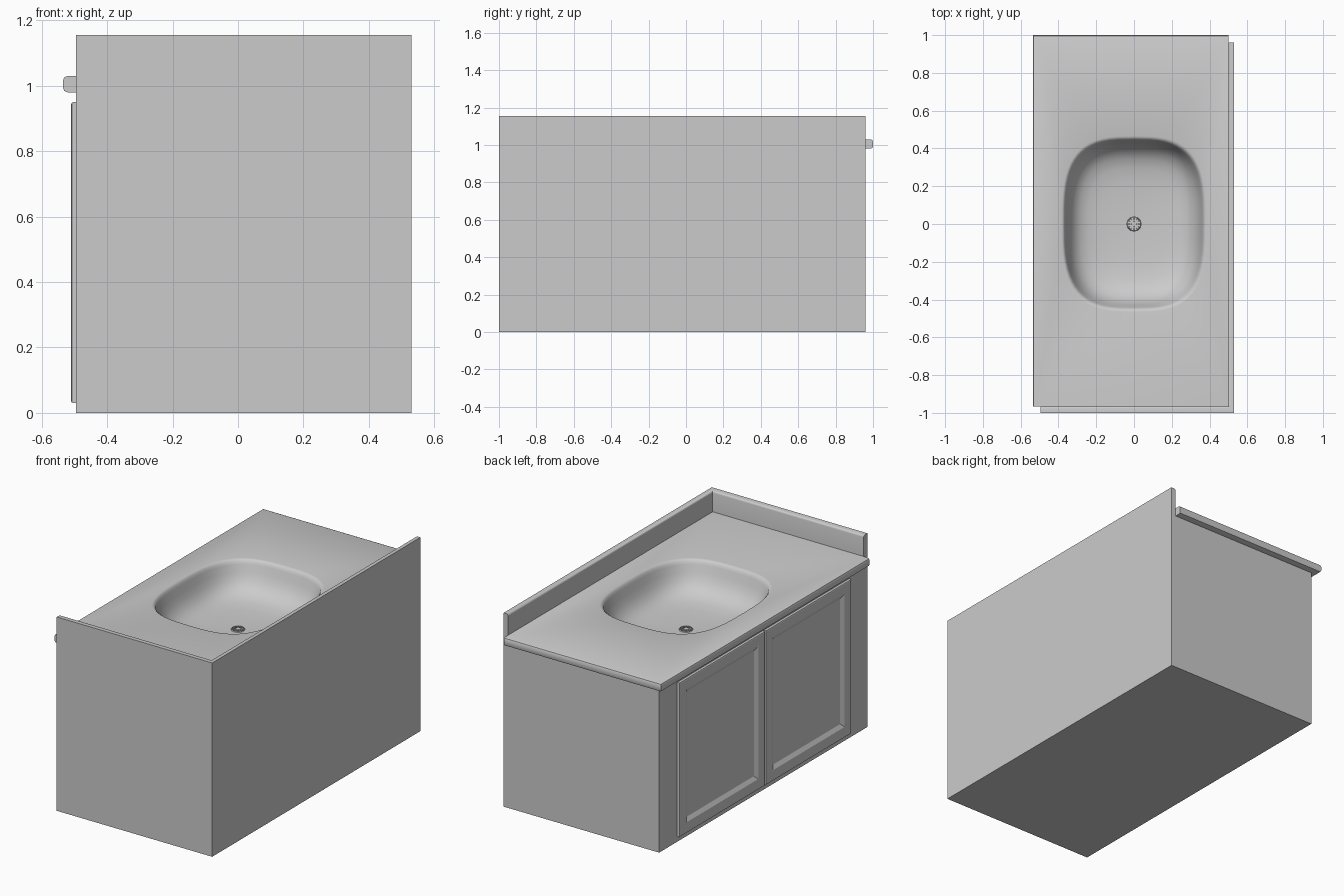
import bpy, bmesh
from math import sin, cos, pi, radians, copysign

if "Cube" in bpy.data.objects:
    bpy.data.objects.remove(bpy.data.objects["Cube"])


def finish(name, bm, smooth=False):
    bmesh.ops.recalc_face_normals(bm, faces=bm.faces)
    me = bpy.data.meshes.new(name)
    bm.to_mesh(me)
    bm.free()
    ob = bpy.data.objects.new(name, me)
    bpy.context.collection.objects.link(ob)
    if smooth:
        bpy.ops.object.select_all(action='DESELECT')
        ob.select_set(True)
        bpy.context.view_layer.objects.active = ob
        bpy.ops.object.shade_smooth_by_angle(angle=radians(35))
    return ob


def prism(points, z0, z1):
    bm = bmesh.new()
    face = bm.faces.new([bm.verts.new((x, y, z0)) for x, y in points])
    up = bmesh.ops.extrude_face_region(bm, geom=[face], use_keep_orig=True)["geom"]
    for v in up:
        if isinstance(v, bmesh.types.BMVert):
            v.co.z = z1
    bmesh.ops.recalc_face_normals(bm, faces=bm.faces)
    return bm


def rect(x0, x1, y0, y1):
    return [(x0, y0), (x1, y0), (x1, y1), (x0, y1)]


def bridge(bm, a, b):
    n = len(a)
    for i in range(n):
        bm.faces.new((a[i], a[(i + 1) % n], b[(i + 1) % n], b[i]))


# Cabinet body, open on top beneath the counter so the bowl can hang inside
bm = prism(rect(-0.495, 0.53, -1, 0.96), 0, 0.98)
tops = [f for f in bm.faces if f.normal.z > 0.9]
bmesh.ops.delete(bm, geom=tops, context='FACES_ONLY')
finish("cabinet_body", bm)

# L-shaped splash along the back and one end, inner top edges rounded
bm = prism([(-0.495, -1), (0.53, -1), (0.53, 0.96), (0.5, 0.96),
            (0.5, -0.965), (-0.495, -0.965)], 0.98, 1.155)
inner = [e for e in bm.edges
         if all(v.co.z > 1.1 and -0.99 < v.co.y and v.co.x < 0.51 for v in e.verts)
         and (all(abs(v.co.x - 0.5) < 1e-4 for v in e.verts)
              or all(abs(v.co.y + 0.965) < 1e-4 for v in e.verts))]
bmesh.ops.bevel(bm, geom=inner, offset=0.012, segments=3, profile=0.5, affect='EDGES')
finish("splash_panels", bm, True)

# Two framed doors with sunken panels
for name, y0, y1 in (("left_door", -0.016, 0.79), ("right_door", -0.83, -0.024)):
    bm = prism(rect(-0.51, -0.494, y0, y1), 0.03, 0.95)
    rim = [e for e in bm.edges if all(v.co.x < -0.505 for v in e.verts)]
    bmesh.ops.bevel(bm, geom=rim, offset=0.006, segments=2, profile=0.5, affect='EDGES')
    bm.normal_update()
    front = max((f for f in bm.faces if f.normal.x < -0.99), key=lambda f: f.calc_area())
    bmesh.ops.inset_individual(bm, faces=[front], thickness=0.082)
    bmesh.ops.inset_individual(bm, faces=[front], thickness=0.032, depth=-0.0135)
    finish(name, bm)

# Counter slab with rounded overhanging edges
bm = bmesh.new()
loops = []
for inset, z in ((0.06, 0.98), (0.014, 0.98), (0.004, 0.984), (0, 0.994),
                 (0, 1.016), (0.004, 1.026), (0.014, 1.03)):
    loops.append([bm.verts.new((x, y, z))
                  for x, y in rect(-0.535 + inset, 0.5, -0.965, 1 - inset)])
for a, b in zip(loops, loops[1:]):
    bridge(bm, a, b)

# Bowl: rounded-rectangle rings sinking from the counter top
N = 64


def bowl_ring(s, z, power):
    ring = []
    for i in range(N):
        t = 2 * pi * i / N
        c, d = cos(t), sin(t)
        x = copysign(abs(c) ** (2 / power), c)
        y = copysign(abs(d) ** (2 / power), d)
        ring.append(bm.verts.new((0.37 * s * x, 0.45 * s * y, z)))
    return ring


profile = [(1.035, 1.03, 3.1), (1.015, 1.028, 3.1), (0.995, 1.02, 3.1),
           (0.98, 1.004, 3.1), (0.95, 0.965, 3.1), (0.91, 0.925, 3.1),
           (0.85, 0.89, 3.1), (0.77, 0.865, 3.0), (0.66, 0.849, 2.9),
           (0.5, 0.839, 2.7), (0.3, 0.834, 2.4), (0.09, 0.831, 2.1)]
rings = [bowl_ring(*p) for p in profile]
for a, b in zip(rings, rings[1:]):
    bridge(bm, a, b)
bm.faces.new(rings[-1])

# Flat counter surface around the bowl
border = [bm.edges.get((r[i], r[(i + 1) % len(r)]))
          for r in (loops[-1], rings[0]) for i in range(len(r))]
bmesh.ops.triangle_fill(bm, use_beauty=True, use_dissolve=False, edges=border)
finish("counter_and_bowl", bm, True)

# Drain strainer: rings of small sunken openings
bm = bmesh.new()
drain = []
for radius, z in ((0.04, 0.829), (0.036, 0.836), (0.024, 0.836), (0.012, 0.836)):
    drain.append([bm.verts.new((radius * cos(pi * i / 6), radius * sin(pi * i / 6), z))
                  for i in range(12)])
for a, b in zip(drain, drain[1:]):
    bridge(bm, a, b)
bm.faces.new(drain[-1])
bmesh.ops.recalc_face_normals(bm, faces=bm.faces)
for f in bm.faces:
    if f.normal.z < -0.5:
        f.normal_flip()
bm.normal_update()
cells = [f for f in bm.faces if f.normal.z > 0.99 and len(f.verts) == 4]
bmesh.ops.inset_individual(bm, faces=cells, thickness=0.0015)
bmesh.ops.inset_individual(bm, faces=cells, thickness=0.0003, depth=-0.004)
finish("drain_strainer", bm)
